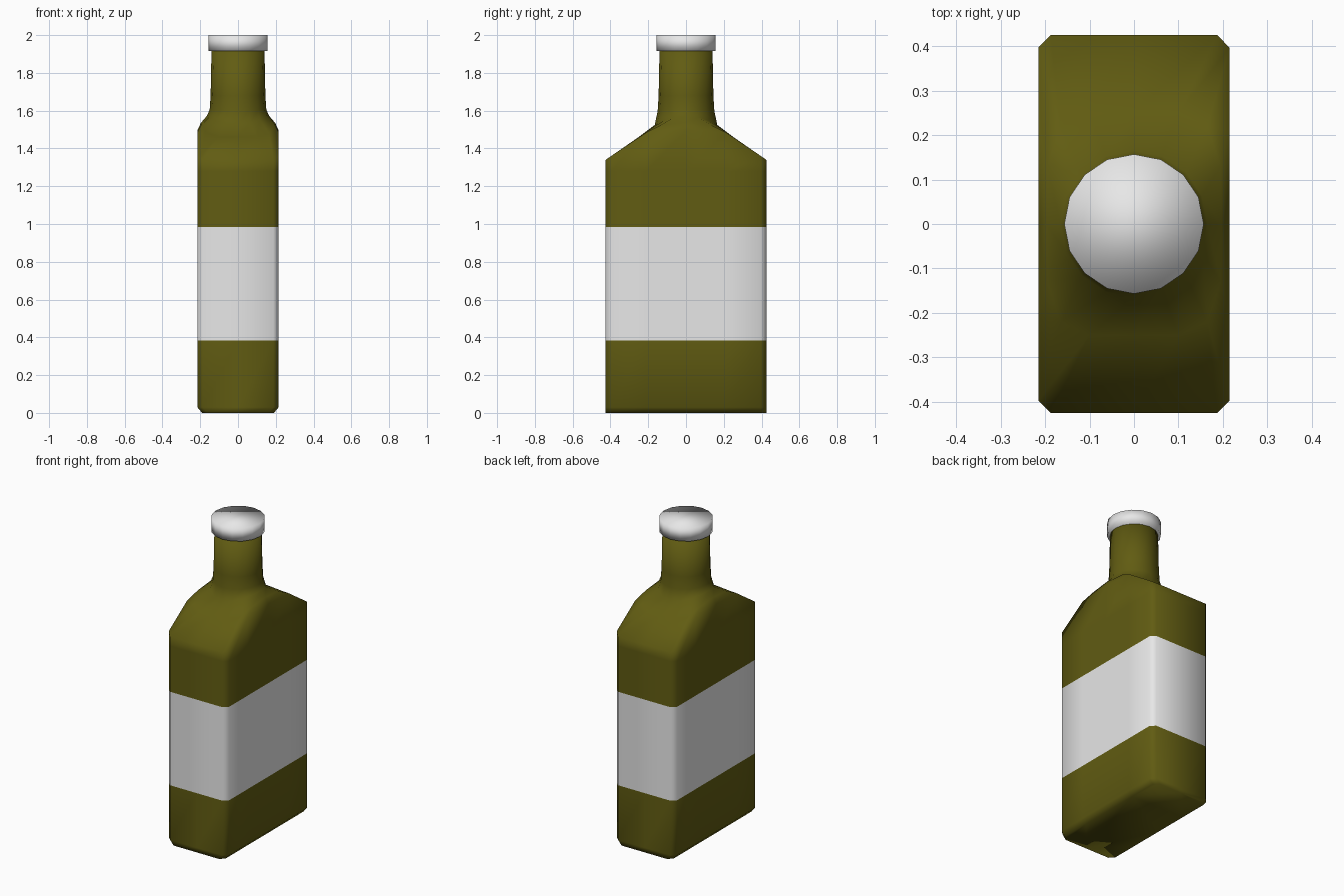
import bpy, bmesh, math

if "Cube" in bpy.data.objects:
    bpy.data.objects.remove(bpy.data.objects["Cube"])

def material(name, rgb):
    m = bpy.data.materials.new(name)
    m.diffuse_color = (*rgb, 1)
    m.use_nodes = True
    m.node_tree.nodes["Principled BSDF"].inputs["Base Color"].default_value = m.diffuse_color
    return m

olive = material("olive glass", (0.12, 0.107, 0.006))
white = material("white", (0.8, 0.8, 0.8))

HX, HY, CH = 0.215, 0.425, 0.028   # half width, half depth, corner chamfer

def mirror_quadrant(q):
    """Five points from +x axis to +y axis -> closed ring of sixteen."""
    half = q + [(-x, y, z) for x, y, z in q[-2::-1]]
    return half + [(x, -y, z) for x, y, z in half[-2:0:-1]]

def box_ring(z, hx=HX):
    return mirror_quadrant([(hx, 0, z), (hx, 0.21, z), (hx, HY - CH, z),
                            (hx - CH, HY, z), (0, HY, z)])

def circle_ring(r, z_side, z_end):
    """Circle whose height dips from the x sides toward the y ends."""
    q = []
    for i in range(5):
        a = math.pi / 8 * i
        q.append((r * math.cos(a), r * math.sin(a),
                  z_side + (z_end - z_side) * math.sin(a) ** 2))
    return mirror_quadrant(q)

def loft(name, rings, mats):
    bm = bmesh.new()
    loops = [[bm.verts.new(p) for p in r] for r in rings]
    for a, b in zip(loops, loops[1:]):
        for i in range(16):
            j = (i + 1) % 16
            bm.faces.new((a[i], a[j], b[j], b[i]))
    bm.faces.new(loops[0][::-1])
    bm.faces.new(loops[-1])
    me = bpy.data.meshes.new(name)
    for m in mats:
        me.materials.append(m)
    bmesh.ops.recalc_face_normals(bm, faces=bm.faces)
    for f in bm.faces:
        f.smooth = True
    bm.to_mesh(me)
    bm.free()
    ob = bpy.data.objects.new(name, me)
    bpy.context.collection.objects.link(ob)
    return ob

def roof(y):
    return 1.34 + (HY - y) * 0.69

# gabled shoulder: outer edge, then a softened step toward the neck
shoulder_edge = mirror_quadrant([
    (HX, 0, 1.495), (HX, 0.21, 1.485), (HX, HY - CH, roof(HY - CH)),
    (HX - CH, HY, 1.34), (0, HY, 1.34)])
shoulder_step = mirror_quadrant([
    (0.197, 0, 1.535), (0.195, 0.13, 1.525), (0.165, 0.22, roof(0.22)),
    (0.10, 0.25, roof(0.25)), (0, 0.25, roof(0.25))])

# bottle body and neck, with the label band on the straight walls
LABEL_LOW, LABEL_HIGH = 0.382, 0.985
bottle = loft("bottle", [
    box_ring(0, 0.19), box_ring(0.03), box_ring(LABEL_LOW), box_ring(LABEL_HIGH),
    box_ring(1.28), shoulder_edge, shoulder_step,
    circle_ring(0.165, 1.572, 1.525), circle_ring(0.15, 1.605, 1.60),
    circle_ring(0.145, 1.68, 1.68), circle_ring(0.14, 1.93, 1.93)],
    [olive, white])
for f in bottle.data.polygons:
    if LABEL_LOW < f.center.z < LABEL_HIGH:
        f.material_index = 1

# cap
loft("cap", [circle_ring(0.157, 1.915, 1.915), circle_ring(0.157, 2.0, 2.0)], [white])
